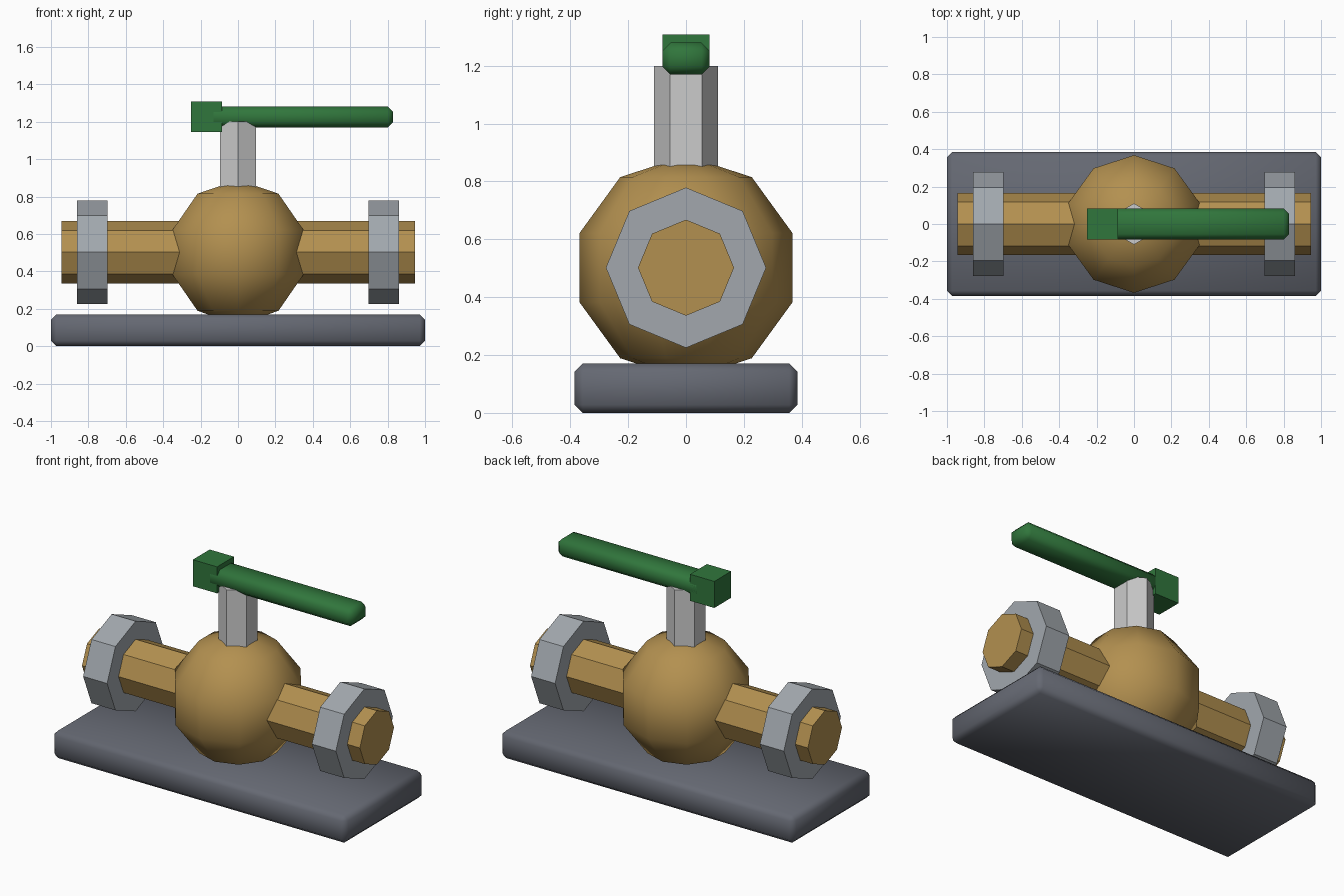
import bpy
from math import radians, pi

if "Cube" in bpy.data.objects:
    bpy.data.objects.remove(bpy.data.objects["Cube"])

AXIS_Z = 0.502  # height of the pipe centre line


def material(name, rgb):
    m = bpy.data.materials.new(name)
    m.diffuse_color = (*rgb, 1)
    m.use_nodes = True
    m.node_tree.nodes["Principled BSDF"].inputs["Base Color"].default_value = m.diffuse_color
    return m


brass = material("brass", (0.45, 0.28, 0.08))
steel = material("steel", (0.36, 0.39, 0.42))
dark = material("dark_grey", (0.13, 0.14, 0.17))
pale = material("pale_steel", (0.6, 0.6, 0.62))
green = material("green", (0.03, 0.18, 0.045))


def finish(name, mat):
    ob = bpy.context.object
    ob.name = name
    ob.data.materials.append(mat)
    return ob


def box(name, lo, hi, mat, bevel=0):
    bpy.ops.mesh.primitive_cube_add(size=1, location=[(a + b) / 2 for a, b in zip(lo, hi)])
    ob = finish(name, mat)
    ob.scale = [b - a for a, b in zip(lo, hi)]
    bpy.ops.object.transform_apply(location=False, rotation=False, scale=True)
    if bevel:
        mod = ob.modifiers.new("bevel", 'BEVEL')
        mod.width = bevel
        mod.segments = 1
        bpy.ops.object.modifier_apply(modifier="bevel")
        bpy.ops.object.shade_smooth_by_angle(angle=radians(50))
    return ob


def prism(name, sides, radius, length, loc, mat, rot=(0, 0, 0)):
    bpy.ops.mesh.primitive_cylinder_add(vertices=sides, radius=radius, depth=length,
                                        location=loc, rotation=rot)
    return finish(name, mat)


# Base plate
box("base_plate", (-1, -0.385, 0), (1, 0.385, 0.17), dark, 0.028)

# Valve body: ten-sided sphere with a corner on the y axis
bpy.ops.mesh.primitive_uv_sphere_add(segments=10, ring_count=5, radius=0.387,
                                     location=(0, 0, AXIS_Z))
body = finish("valve_body", brass)
v = max(body.data.vertices, key=lambda p: p.co.y)
if abs(v.co.x) > 0.01:
    body.rotation_euler.z = pi / 2
bpy.ops.object.shade_smooth()

# Pipe and its two flanges
prism("pipe", 8, 0.166, 1.89, (0, 0, AXIS_Z), brass, (0, pi / 2, 0))
for side, name in ((-1, "left_flange"), (1, "right_flange")):
    prism(name, 8, 0.277, 0.163, (side * 0.778, 0, AXIS_Z), steel, (0, pi / 2, 0))

# Hexagonal stem
prism("stem", 6, 0.11, 0.42, (0, 0, 0.99), pale)

# Lever handle with square end block
box("lever", (-0.16, -0.082, 1.17), (0.83, 0.082, 1.28), green, 0.028)
box("lever_block", (-0.25, -0.082, 1.145), (-0.085, 0.082, 1.308), green)
